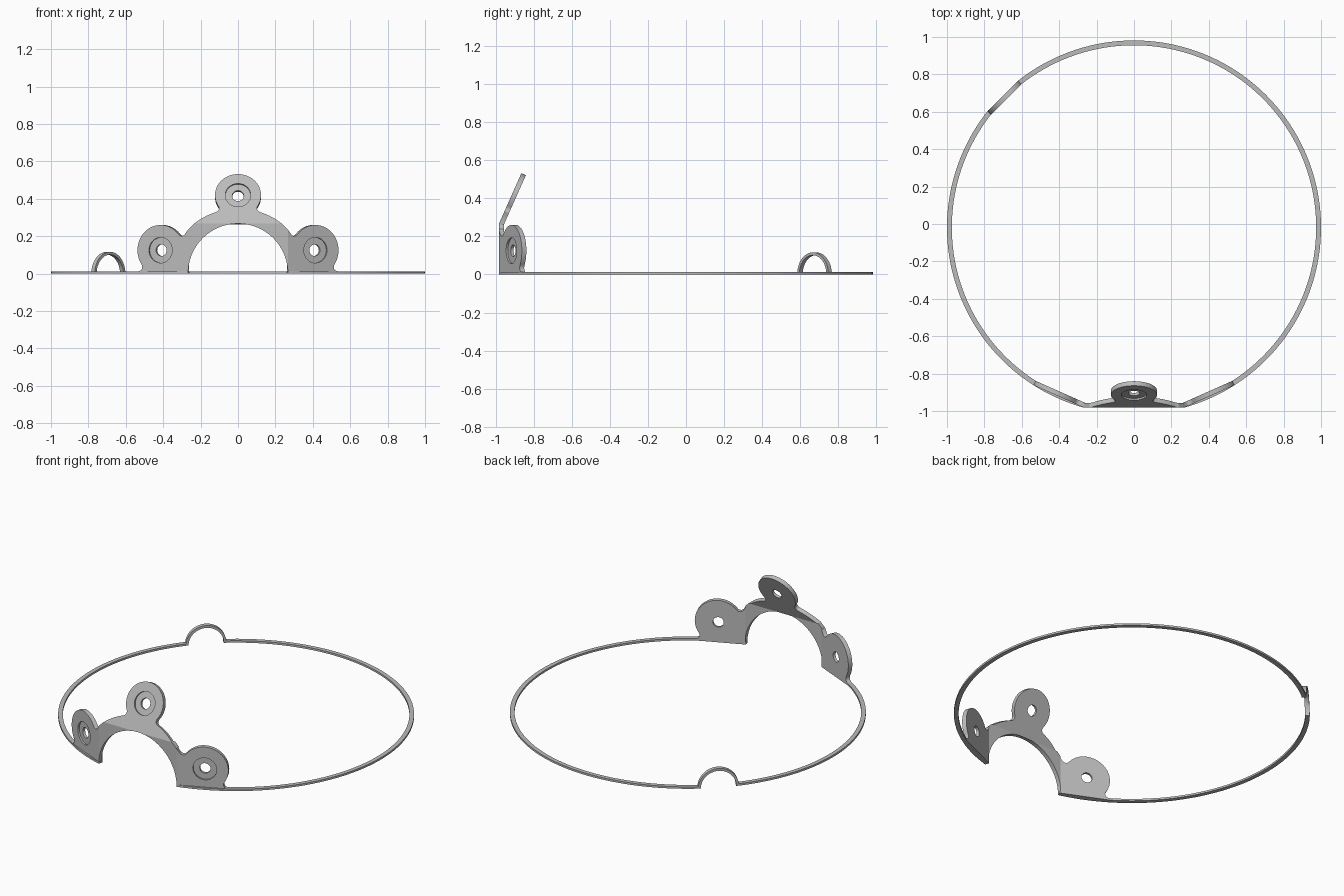
import bpy, bmesh
from math import sin, cos, tan, pi, atan2, sqrt, hypot, radians, tau
from mathutils import Vector, Matrix

cube = bpy.data.objects.get("Cube")
if cube:
    bpy.data.objects.remove(cube, do_unlink=True)

grey = bpy.data.materials.new("plain_grey")
grey.use_nodes = True
tone = (0.5, 0.5, 0.5, 1)
grey.diffuse_color = tone
grey.node_tree.nodes["Principled BSDF"].inputs["Base Color"].default_value = tone

CY = -0.0185        # ring centre in y
WIDTH = 0.026       # ring width
HEIGHT = 0.012      # ring height
FOLD = 0.267        # arch radius, also where the plate is folded
BEND = radians(24)
THICK = 0.026       # plate thickness


def finish(name, bm):
    bmesh.ops.recalc_face_normals(bm, faces=bm.faces)
    mesh = bpy.data.meshes.new(name)
    bm.to_mesh(mesh)
    bm.free()
    mesh.materials.append(grey)
    obj = bpy.data.objects.new(name, mesh)
    bpy.context.collection.objects.link(obj)
    return obj


def smooth(obj):
    bpy.ops.object.select_all(action='DESELECT')
    obj.select_set(True)
    bpy.context.view_layer.objects.active = obj
    bpy.ops.object.shade_smooth_by_angle(angle=radians(22))


def sweep(bm, sections):
    """Skin a run of four-cornered sections and cap both ends."""
    rows = [[bm.verts.new(p) for p in s] for s in sections]
    for a, b in zip(rows, rows[1:]):
        for i in range(4):
            j = (i + 1) % 4
            bm.faces.new((a[i], a[j], b[j], b[i]))
    bm.faces.new(rows[0])
    bm.faces.new(rows[-1])


def ring_section(a):
    return [(r * cos(a), CY + r * sin(a), z) for r, z in
            ((1, 0), (1, HEIGHT), (1 - WIDTH, HEIGHT), (1 - WIDTH, 0))]


def steps(a, b, n):
    return [a + (b - a) * i / n for i in range(n + 1)]


# Ring, open at the front plate and at the small loop
LOOP_A, LOOP_R = radians(135), 0.116
gap = LOOP_R - 0.008
bm = bmesh.new()
edge = math_edge = atan2(-sqrt(1 - FOLD ** 2), FOLD)
sweep(bm, [ring_section(a) for a in steps(edge, LOOP_A - gap, 90)])
sweep(bm, [ring_section(a) for a in steps(LOOP_A + gap, pi - edge, 60)])
smooth(finish("base_ring", bm))

# Small upright loop bridging the gap in the ring
out = Vector((cos(LOOP_A), sin(LOOP_A), 0))
along = Vector((-out.y, out.x, 0))
mid = Vector((0, CY, 0)) + out * (1 - WIDTH / 2) * cos(LOOP_R)
bm = bmesh.new()
sweep(bm, [[mid + out * w + along * r * cos(a) + Vector((0, 0, r * sin(a)))
            for r, w in ((LOOP_R, -WIDTH / 2), (LOOP_R, WIDTH / 2),
                         (LOOP_R - 0.015, WIDTH / 2), (LOOP_R - 0.015, -WIDTH / 2))]
           for a in steps(0, pi, 32)])
smooth(finish("wire_loop", bm))


# Front plate, drawn flat and then folded
def arc(c, r, start, end, n=16):
    """Points on a circle from the direction of one point to another, shortest way."""
    a = atan2(start[1] - c[1], start[0] - c[0])
    d = (atan2(end[1] - c[1], end[0] - c[0]) - a + pi) % tau - pi
    return [(c[0] + r * cos(a + d * t), c[1] + r * sin(a + d * t)) for t in steps(0, 1, n)]


def fillet_centre(c1, r1, c2, r2, f):
    """Upper right centre of a circle touching two others from outside."""
    a, b = r1 + f, r2 + f
    dx, dy = c2[0] - c1[0], c2[1] - c1[1]
    d = hypot(dx, dy)
    k = (a * a - b * b + d * d) / (2 * d)
    h = sqrt(a * a - k * k)
    options = [(c1[0] + (k * dx - s * h * dy) / d, c1[1] + (k * dy + s * h * dx) / d)
               for s in (1, -1)]
    return max(options, key=lambda p: p[0] + p[1])


origin, band_r = (0, 0), 0.355
ear, ear_r = (0.428, 0.125), 0.135
top, top_r = (0, 0.434), 0.123
f = 0.023
notch = fillet_centre(origin, band_r, ear, ear_r, f)
neck = fillet_centre(origin, band_r, top, top_r, f)
foot_z = HEIGHT + f
foot = (ear[0] + sqrt((ear_r + f) ** 2 - (ear[1] - foot_z) ** 2), foot_z)
ear_side = (ear[0] + ear_r, ear[1] + ear_r)

half = arc(origin, FOLD, (0, 1), (1, 0), 32)
half += [(foot[0], 0)]
half += arc(foot, f, (foot[0], 0), ear, 6)
half += arc(ear, ear_r, foot, ear_side, 16)[1:]
half += arc(ear, ear_r, ear_side, notch, 12)[1:]
half += arc(notch, f, ear, origin, 8)[1:]
half += arc(origin, band_r, notch, neck, 12)[1:]
half += arc(neck, f, origin, top, 8)[1:]
half += arc(top, top_r, neck, (0, 1), 20)[1:]
bm = bmesh.new()
for side in (1, -1):
    face = bm.faces.new([bm.verts.new((side * x, 0, z)) for x, z in half])
    solid = bmesh.ops.extrude_face_region(bm, geom=[face])["geom"]
    for v in solid:
        if isinstance(v, bmesh.types.BMVert):
            v.co.y = THICK
# weld the two halves and drop the walls between them
bmesh.ops.remove_doubles(bm, verts=bm.verts, dist=0.0002)
inner = [g for g in bm.faces if all(abs(v.co.x) < 0.0005 for v in g.verts)]
bmesh.ops.delete(bm, geom=inner, context='FACES')
plate = finish("front_plate", bm)

# Screw holes with a shallow counterbore on the front
for u, v in (top, ear, (-ear[0], ear[1])):
    for radius, depth in ((0.068, 0.01), (0.031, 0.1)):
        bm = bmesh.new()
        bmesh.ops.create_cone(bm, cap_ends=True, segments=40, radius1=radius, radius2=radius,
                              depth=depth + 0.1,
                              matrix=Matrix.Translation((u, (depth - 0.1) / 2, v))
                              @ Matrix.Rotation(pi / 2, 4, 'X'))
        cutter = finish("hole_cutter", bm)
        cutter.hide_render = True
        cut = plate.modifiers.new("hole", 'BOOLEAN')
        cut.operation, cut.solver, cut.object = 'DIFFERENCE', 'EXACT', cutter
        bpy.context.view_layer.objects.active = plate
        bpy.ops.object.modifier_apply(modifier=cut.name)
        bpy.data.objects.remove(cutter, do_unlink=True)


def bend(d, t):
    """Fold a point d past the crease and t deep in the plate."""
    if d < -0.0001:
        return d, t
    if d < 0.0001:
        return -t * tan(BEND / 2), t
    return d * cos(BEND) - t * sin(BEND), d * sin(BEND) + t * cos(BEND)


# Crease the plate at the sides and the top, then fold the three tabs back
bm = bmesh.new()
bm.from_mesh(plate.data)
for point, normal in (((FOLD, 0, 0), (1, 0, 0)), ((-FOLD, 0, 0), (1, 0, 0)),
                      ((0, 0, FOLD), (0, 0, 1))):
    bmesh.ops.bisect_plane(bm, geom=bm.verts[:] + bm.edges[:] + bm.faces[:], dist=0.0001,
                           plane_co=point, plane_no=normal)
bmesh.ops.triangulate(bm, faces=[g for g in bm.faces if len(g.verts) > 4])
for v in bm.verts:
    x, t, z = v.co
    if abs(x) > FOLD - 0.0001:
        d, y = bend(abs(x) - FOLD, t)
        v.co = ((FOLD + d) * (1 if x > 0 else -1), y, z)
    elif z > FOLD - 0.0001:
        d, y = bend(z - FOLD, t)
        v.co = (x, y, FOLD + d)
    v.co.y += CY - sqrt(1 - FOLD ** 2)
bm.to_mesh(plate.data)
bm.free()
smooth(plate)
